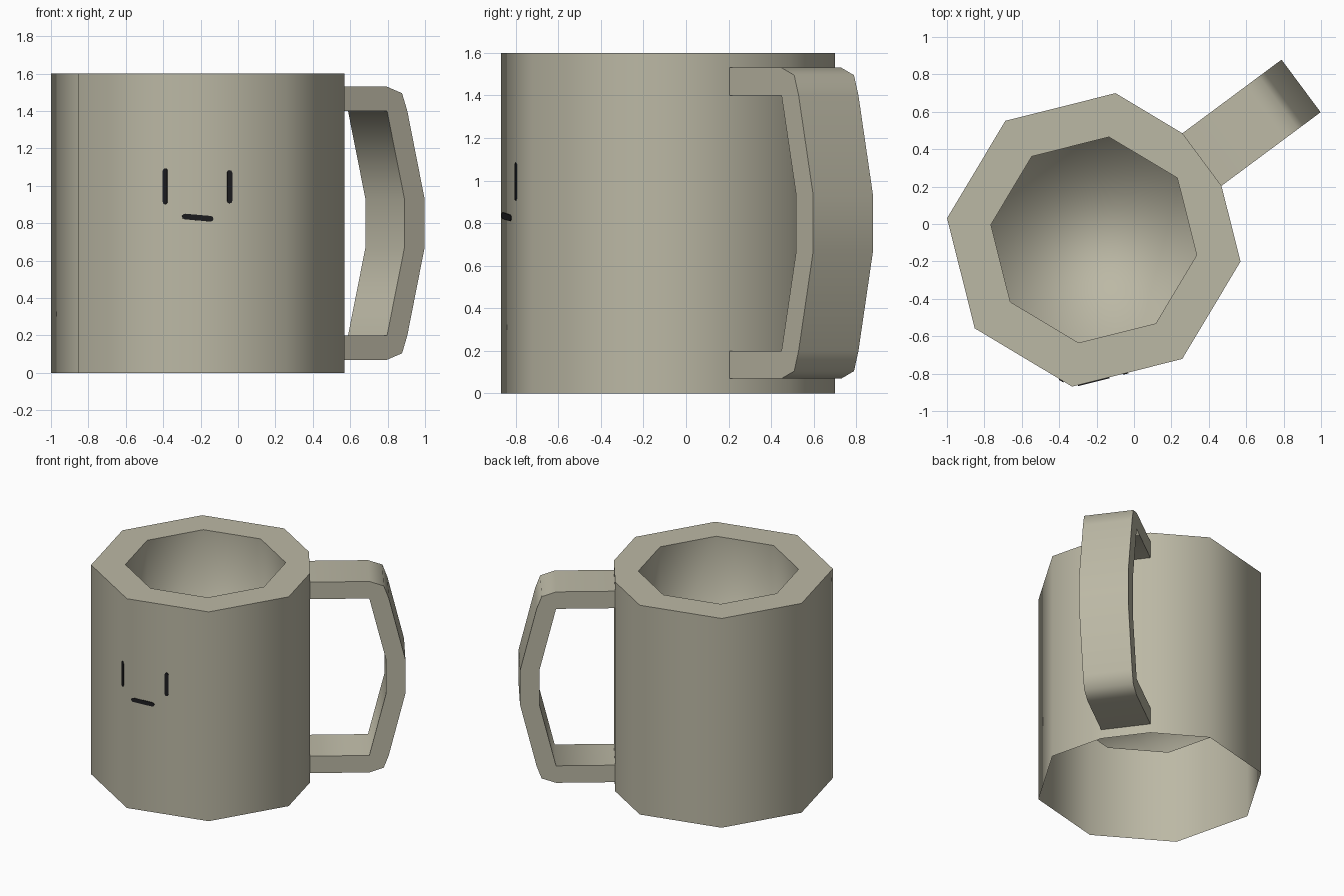
import bpy, bmesh, math
from mathutils import Vector

if "Cube" in bpy.data.objects:
    bpy.data.objects.remove(bpy.data.objects["Cube"])

CENTRE = Vector((-0.215, -0.085, 0))
R_OUT, R_IN, HEIGHT, FLOOR = 0.793, 0.556, 1.60, 0.58
HANDLE_ANGLE = math.radians(36.6)
HANDLE_START, HALF_W = 0.7205, 0.175
OUT = Vector((math.cos(HANDLE_ANGLE), math.sin(HANDLE_ANGLE), 0))
SIDE = Vector((-OUT.y, OUT.x, 0))
UP = Vector((0, 0, 1))


def material(name, rgb):
    m = bpy.data.materials.new(name)
    m.diffuse_color = (*rgb, 1)
    m.use_nodes = True
    m.node_tree.nodes["Principled BSDF"].inputs["Base Color"].default_value = m.diffuse_color
    return m


clay = material("warm_grey_clay", (0.50, 0.48, 0.375))
black = material("black_paint", (0.012, 0.012, 0.014))


def finish(name, bm, mat):
    me = bpy.data.meshes.new(name)
    bm.to_mesh(me)
    bm.free()
    me.materials.append(mat)
    ob = bpy.data.objects.new(name, me)
    bpy.context.collection.objects.link(ob)
    return ob


def corner(k, r):
    a = HANDLE_ANGLE + k * math.pi / 4
    return CENTRE + Vector((math.cos(a), math.sin(a), 0)) * r


# Mug body: octagon with the corner at the handle cut flat, open underneath
bm = bmesh.new()
groups = [[CENTRE + OUT * HANDLE_START + SIDE * s * HALF_W for s in (-1, 1)]]
groups += [[corner(k, R_OUT)] for k in range(1, 8)]
top = [[bm.verts.new(p + UP * HEIGHT) for p in g] for g in groups]
low = [bm.verts.new(p) for g in groups for p in g]
ring = [v for g in top for v in g]
for i in range(len(ring)):
    j = (i + 1) % len(ring)
    bm.faces.new((low[i], low[j], ring[j], ring[i]))
lip = [bm.verts.new(corner(k, R_IN) + UP * HEIGHT) for k in range(8)]
base = [bm.verts.new(corner(k, R_IN) + UP * FLOOR) for k in range(8)]
bm.faces.new((top[0][0], top[0][1], lip[0]))
for k in range(8):
    n = (k + 1) % 8
    bm.faces.new((top[k][-1], top[n][0], lip[n], lip[k]))
    bm.faces.new((lip[k], lip[n], base[n], base[k]))
bm.faces.new(base)
for f in bm.faces:
    f.smooth = True
for e in bm.edges:
    e.smooth = not all(v.co.z > HEIGHT - 0.001 for v in e.verts)
finish("mug_body", bm, clay)

# Handle: upper half of the outline, mirrored about mid height
MID = 0.80
outer = [(0, 1.53), (0.41, 1.53), (0.51, 1.495), (0.545, 1.40), (0.66, 0.93)]
inner = [(0, 1.40), (0.41, 1.40), (0.41, 1.40), (0.41, 1.40), (0.526, 0.93)]


def mirrored(pts):
    return pts + [(u, 2 * MID - z) for u, z in reversed(pts)]


bm = bmesh.new()
rows = []
for pts in (mirrored(outer), mirrored(inner)):
    for s in (-1, 1):
        rows.append([bm.verts.new(CENTRE + OUT * (HANDLE_START + u) + SIDE * s * HALF_W + UP * z)
                     for u, z in pts])
o0, o1, i0, i1 = rows
for a, b in ((o0, o1), (o1, i1), (i1, i0), (i0, o0)):
    for k in range(len(a) - 1):
        bm.faces.new((a[k], b[k], b[k + 1], a[k + 1]))
bmesh.ops.remove_doubles(bm, verts=bm.verts, dist=0.0005)
bmesh.ops.recalc_face_normals(bm, faces=bm.faces)
for f in bm.faces:
    f.smooth = abs(f.normal.dot(SIDE)) < 0.9
for e in bm.edges:
    sides = [abs(f.normal.dot(SIDE)) > 0.9 for f in e.link_faces]
    e.smooth = len(set(sides)) == 1
finish("handle", bm, clay)


# Painted face: thin round-ended strokes lying on the wall between two corners
def stroke(name, k, start, end, width=0.028):
    a, b = corner(k, R_OUT), corner(k + 1, R_OUT)
    along = (b - a).normalized()
    normal = along.cross(UP)

    def on_wall(x, z):
        return a + (b - a) * ((x - a.x) / (b.x - a.x)) + UP * z

    p, q = on_wall(*start), on_wall(*end)
    d = (q - p).normalized()
    c = normal.cross(d)
    r = width / 2
    bm = bmesh.new()
    verts = []
    for centre, sign in ((p, -1), (q, 1)):
        for t in range(5):
            ang = math.pi * (t / 4 - 0.5)
            verts.append(bm.verts.new(centre + (d * math.cos(ang) + c * math.sin(ang)) * r * sign
                                      - normal * 0.001))
    face = bm.faces.new(verts)
    ext = bmesh.ops.extrude_face_region(bm, geom=[face])
    bmesh.ops.translate(bm, vec=normal * 0.006,
                        verts=[v for v in ext["geom"] if isinstance(v, bmesh.types.BMVert)])
    bmesh.ops.recalc_face_normals(bm, faces=bm.faces)
    finish(name, bm, black)


stroke("left_eye", 4, (-0.388, 0.915), (-0.388, 1.08))
stroke("right_eye", 5, (-0.045, 0.92), (-0.045, 1.07))
stroke("mouth", 5, (-0.285, 0.836), (-0.147, 0.824), 0.030)
